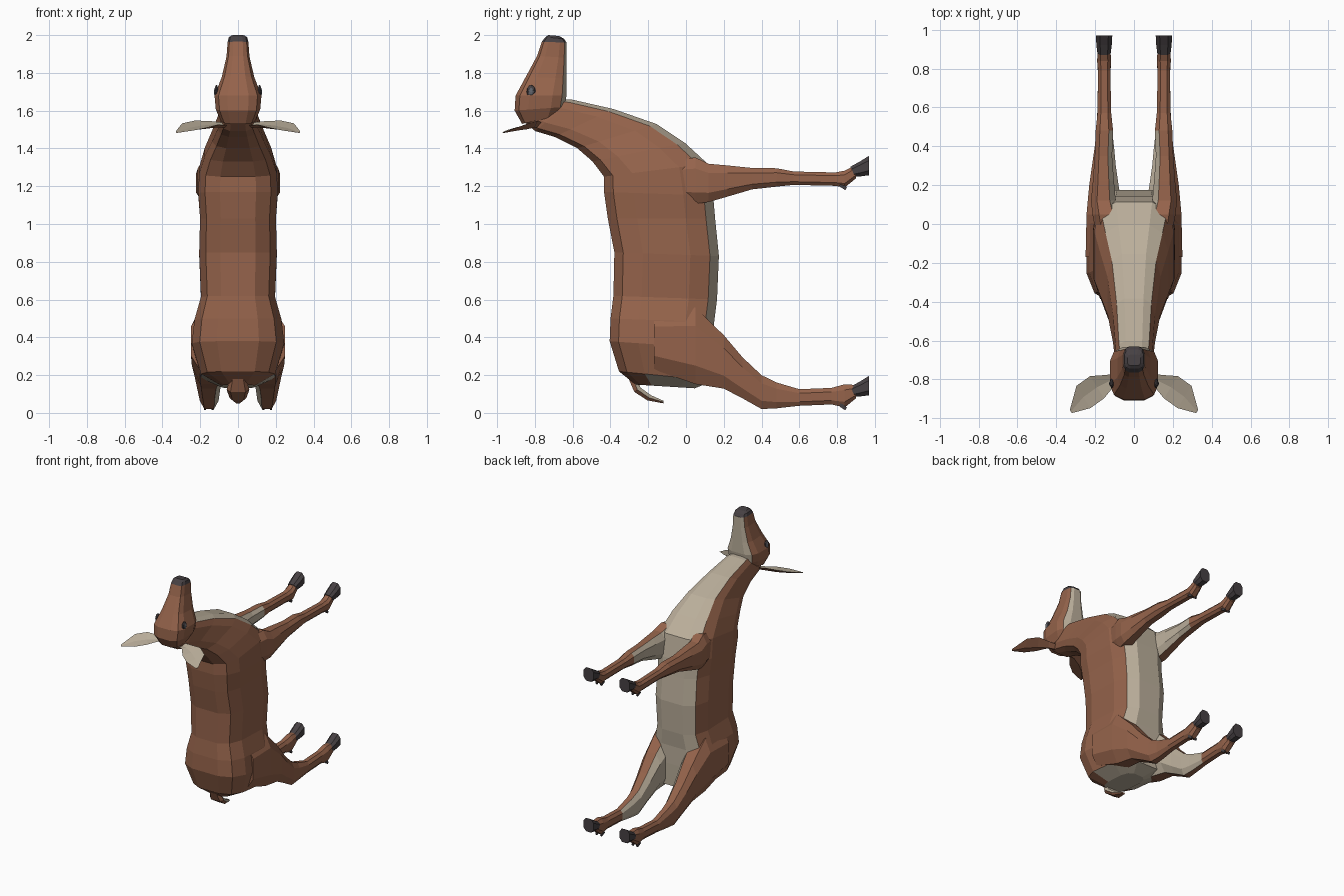
import bpy, bmesh, math
from mathutils import Vector


def material(name, rgb):
    m = bpy.data.materials.new(name)
    m.diffuse_color = (*rgb, 1)
    return m


BROWN, CREAM, DARK, GREY = 0, 1, 2, 3
MATS = [material("brown coat", (0.30, 0.125, 0.07)),
        material("cream underside", (0.50, 0.43, 0.33)),
        material("dark hoof", (0.062, 0.052, 0.056)),
        material("grey eye", (0.12, 0.13, 0.15))]


def ring(a, b, w, cx=0, n=12, p=0.6):
    """Rounded cross-section between (y, z) points a and b, half width w."""
    pts = []
    for i in range(n):
        t = 2 * math.pi * (i + 0.5) / n
        c, s = math.cos(t), math.sin(t)
        u = math.copysign(abs(c) ** p, c)
        v = math.copysign(abs(s) ** p, s)
        pts.append((cx + w * v,
                    (a[0] + b[0]) / 2 + u * (a[0] - b[0]) / 2,
                    (a[1] + b[1]) / 2 + u * (a[1] - b[1]) / 2))
    return pts


def loft(name, rings, rule):
    """Skin the rings; rule(centre, normal, segment, side) gives the colour."""
    bm = bmesh.new()
    vs = [[bm.verts.new(p) for p in r] for r in rings]
    n = len(rings[0])
    tags = {}
    for s in range(len(vs) - 1):
        for k in range(n):
            j = (k + 1) % n
            f = bm.faces.new((vs[s][k], vs[s][j], vs[s + 1][j], vs[s + 1][k]))
            tags[f] = (s, k)
    tags[bm.faces.new(vs[0])] = (-1, 0)
    tags[bm.faces.new(vs[-1])] = (len(vs), 0)
    bmesh.ops.recalc_face_normals(bm, faces=bm.faces)
    bm.normal_update()
    for f, (s, k) in tags.items():
        f.material_index = rule(f.calc_center_median(), f.normal, s, k)
    me = bpy.data.meshes.new(name)
    bm.to_mesh(me)
    bm.free()
    for m in MATS:
        me.materials.append(m)
    ob = bpy.data.objects.new(name, me)
    bpy.context.collection.objects.link(ob)
    return ob


# Body and neck: back point, belly point, half width
body = [((-0.27, 0.15), (0.05, 0.13), 0.09), ((-0.36, 0.22), (0.15, 0.17), 0.20),
        ((-0.41, 0.38), (0.155, 0.34), 0.25), ((-0.405, 0.50), (0.155, 0.48), 0.235),
        ((-0.39, 0.62), (0.17, 0.60), 0.20), ((-0.385, 0.85), (0.18, 0.83), 0.21),
        ((-0.42, 1.03), (0.16, 1.03), 0.205), ((-0.44, 1.17), (0.15, 1.15), 0.215),
        ((-0.44, 1.25), (0.12, 1.32), 0.21), ((-0.50, 1.33), (0.00, 1.43), 0.18),
        ((-0.58, 1.40), (-0.15, 1.53), 0.14), ((-0.70, 1.46), (-0.38, 1.61), 0.11),
        ((-0.80, 1.49), (-0.60, 1.66), 0.095), ((-0.86, 1.54), (-0.68, 1.66), 0.08)]


def body_rule(c, nrm, s, k):
    if s == -1 or k in (4, 5, 6):
        return CREAM
    return CREAM if s == 0 and c.y > -0.2 and nrm.z < -0.6 else BROWN


loft("body_and_neck", [ring(*r) for r in body], body_rule)

# Head: brow point, jaw point, half width
head = [((-0.87, 1.53), (-0.68, 1.57), 0.09), ((-0.91, 1.60), (-0.64, 1.62), 0.12),
        ((-0.905, 1.68), (-0.63, 1.68), 0.127), ((-0.85, 1.78), (-0.63, 1.77), 0.088),
        ((-0.79, 1.89), (-0.63, 1.88), 0.062), ((-0.765, 1.965), (-0.63, 1.96), 0.056),
        ((-0.745, 1.99), (-0.645, 1.98), 0.05), ((-0.73, 2.0), (-0.67, 1.995), 0.035)]


def head_rule(c, nrm, s, k):
    if s >= 5:
        return DARK
    return CREAM if k in (4, 5, 6) else BROWN


loft("head", [ring(*r) for r in head], head_rule)

# Tail: brown outside, cream underneath
tail = [((-0.31, 0.19), (-0.26, 0.20), 0.04), ((-0.275, 0.11), (-0.24, 0.135), 0.06),
        ((-0.205, 0.065), (-0.185, 0.095), 0.045), ((-0.12, 0.05), (-0.12, 0.065), 0.015)]
loft("tail", [ring(*r, n=6) for r in tail],
     lambda c, nrm, s, k: CREAM if nrm.z > 0.3 or (nrm.y > 0.5 and s < 2) else BROWN)

# Leg sections: y, z low, z high, x inner, x outer
front_leg = [(-0.10, 1.12, 1.34, 0.06, 0.19), (0.05, 1.10, 1.36, 0.07, 0.218),
             (0.12, 1.11, 1.325, 0.09, 0.225), (0.22, 1.14, 1.315, 0.10, 0.215),
             (0.35, 1.18, 1.30, 0.11, 0.205), (0.48, 1.195, 1.298, 0.105, 0.20),
             (0.57, 1.205, 1.28, 0.115, 0.19), (0.79, 1.20, 1.275, 0.12, 0.187),
             (0.84, 1.19, 1.285, 0.115, 0.192), (0.90, 1.24, 1.315, 0.12, 0.188)]
hind_leg = [(-0.17, 0.22, 0.54, 0.05, 0.255), (0.05, 0.14, 0.57, 0.05, 0.25),
            (0.20, 0.12, 0.42, 0.075, 0.235), (0.30, 0.07, 0.30, 0.09, 0.22),
            (0.40, 0.015, 0.205, 0.10, 0.205), (0.48, 0.02, 0.165, 0.11, 0.195),
            (0.60, 0.035, 0.128, 0.12, 0.19), (0.77, 0.042, 0.135, 0.12, 0.187),
            (0.84, 0.025, 0.155, 0.115, 0.192), (0.90, 0.075, 0.15, 0.12, 0.188)]

for side, sx in (("left", -1), ("right", 1)):
    for name, secs, reach, z0 in (("front", front_leg, 0.48, 1.165),
                                  ("hind", hind_leg, 0.60, 0.0)):
        rings = [ring((y, hi), (y, lo), (xo - xi) / 2, sx * (xi + xo) / 2, 8, 0.75)
                 for y, lo, hi, xi, xo in secs]
        loft(f"{side}_{name}_leg", rings,
             lambda c, nrm, s, k: CREAM if nrm.x * sx < -0.6 and c.y < reach else BROWN)

        # Hoof: flared wedge
        hoof = [((0.87, z0 + 0.14), (0.895, z0 + 0.085), 0.036),
                ((0.92, z0 + 0.168), (0.925, z0 + 0.085), 0.042),
                ((0.97, z0 + 0.20), (0.97, z0 + 0.09), 0.045)]
        loft(f"{side}_{name}_hoof",
             [ring(a, b, w, sx * 0.154, 8, 0.75) for a, b, w in hoof],
             lambda c, nrm, s, k: DARK)

        # Pair of dew claws behind the fetlock
        for i, dx in enumerate((0.134, 0.174)):
            claw = [((0.82, z0 + 0.06), (0.81, z0 + 0.03), 0.012),
                    ((0.855, z0 + 0.03), (0.84, z0 + 0.012), 0.007)]
            loft(f"{side}_{name}_dew_claw_{i + 1}",
                 [ring(a, b, w, sx * dx, 4, 1) for a, b, w in claw],
                 lambda c, nrm, s, k: DARK)

    # Ear: leaf shape, cream inside
    across = Vector((0.5, 0.8, 0.25)).normalized()
    up = Vector((0, 0, 1))
    rings = []
    for c, hw, th in (((0.07, -0.79, 1.53), 0.03, 0.02), ((0.12, -0.805, 1.535), 0.035, 0.025),
                      ((0.19, -0.84, 1.53), 0.07, 0.028), ((0.26, -0.89, 1.515), 0.07, 0.02),
                      ((0.325, -0.965, 1.487), 0.01, 0.005)):
        c = Vector(c)
        pts = (c + across * hw, c - up * th * 0.3, c - across * hw, c - up * th)
        rings.append([(sx * p.x, p.y, p.z) for p in pts])
    loft(f"{side}_ear", rings, lambda c, nrm, s, k: CREAM if nrm.z > 0 and k < 2 else BROWN)

    # Eye: dark lid with a grey lens
    for name, x, rx, ry, rz, mat in (("eye_rim", 0.114, 0.011, 0.024, 0.036, DARK),
                                     ("eye_lens", 0.118, 0.010, 0.015, 0.024, GREY)):
        bpy.ops.mesh.primitive_uv_sphere_add(segments=10, ring_count=6, radius=1,
                                             location=(sx * x, -0.82, 1.70))
        eye = bpy.context.object
        eye.name = f"{side}_{name}"
        eye.scale = (rx, ry, rz)
        eye.data.materials.append(MATS[mat])
